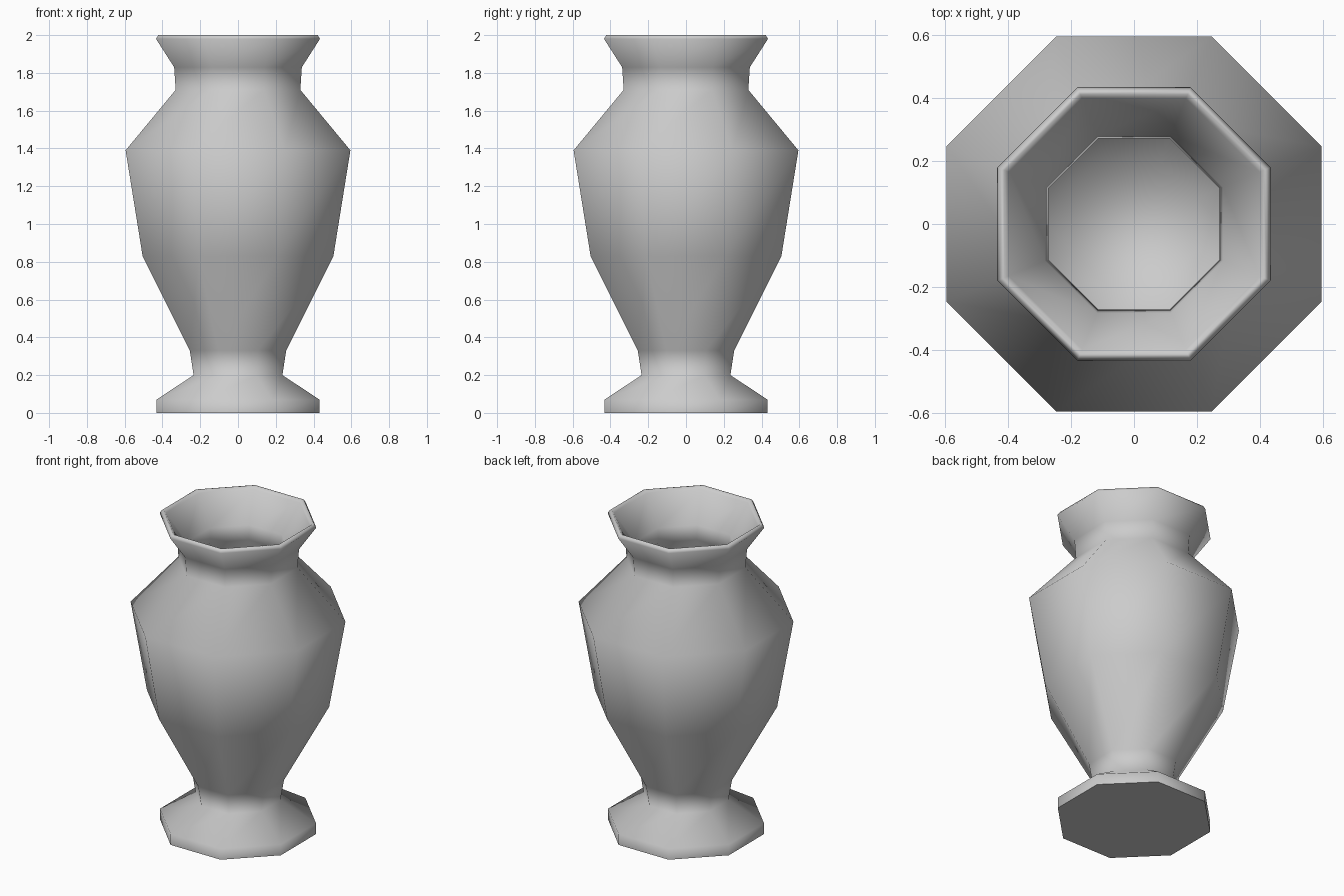
import bpy, bmesh, math

if "Cube" in bpy.data.objects:
    bpy.data.objects.remove(bpy.data.objects["Cube"])

SIDES = 8
# (distance to flat side, height): outside going up, over the lip, then down inside
PROFILE = [
    (0.432, 0.0), (0.432, 0.07), (0.235, 0.20), (0.255, 0.33),
    (0.505, 0.83), (0.595, 1.39), (0.33, 1.71), (0.338, 1.83),
    (0.434, 1.98), (0.422, 2.0), (0.412, 2.0), (0.398, 1.985),
    (0.282, 1.81), (0.272, 1.72), (0.53, 1.38), (0.445, 0.85), (0.20, 0.36),
]

def ring(bm, apothem, z):
    r = apothem / math.cos(math.pi / SIDES)
    return [bm.verts.new((r * math.cos(a), r * math.sin(a), z))
            for a in (2 * math.pi * (i + 0.5) / SIDES for i in range(SIDES))]

# Octagonal vase shell
bm = bmesh.new()
rings = [ring(bm, a, z) for a, z in PROFILE]
for lo, hi in zip(rings, rings[1:]):
    for i in range(SIDES):
        j = (i + 1) % SIDES
        bm.faces.new((lo[i], lo[j], hi[j], hi[i]))

# Foot underside and inner floor
bm.faces.new(rings[0][::-1])
bm.faces.new(rings[-1])
bmesh.ops.recalc_face_normals(bm, faces=bm.faces)

mesh = bpy.data.meshes.new("vase")
bm.to_mesh(mesh)
bm.free()
vase = bpy.data.objects.new("vase", mesh)
bpy.context.collection.objects.link(vase)

# Smooth body, crisp foot edge
bpy.context.view_layer.objects.active = vase
vase.select_set(True)
bpy.ops.object.shade_smooth_by_angle(angle=math.radians(75))
